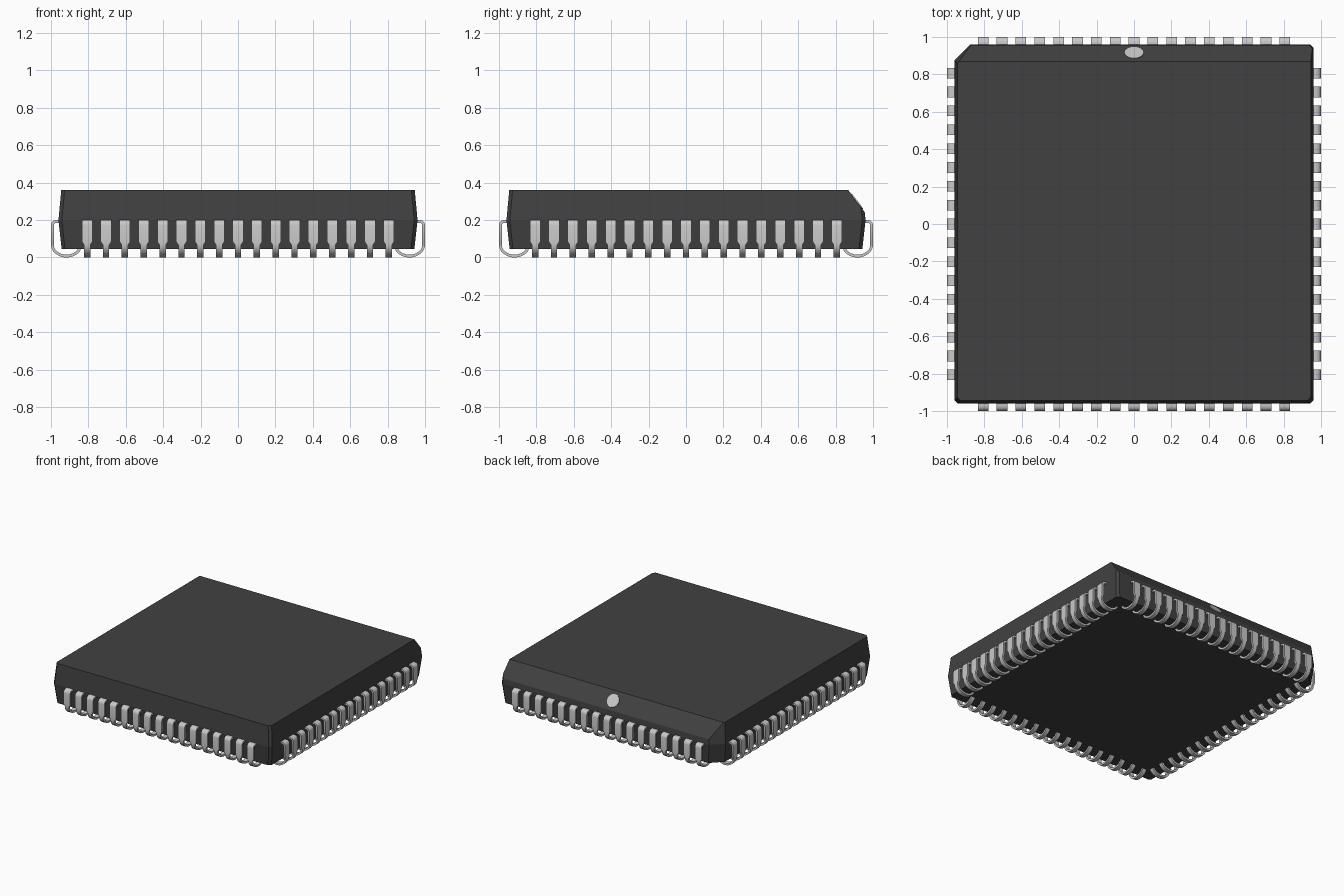
import bpy, bmesh, math
from mathutils import Vector

if "Cube" in bpy.data.objects:
    bpy.data.objects.remove(bpy.data.objects["Cube"], do_unlink=True)


def material(name, rgb):
    m = bpy.data.materials.new(name)
    m.use_nodes = True
    col = (*rgb, 1.0)
    m.diffuse_color = col
    m.node_tree.nodes["Principled BSDF"].inputs["Base Color"].default_value = col
    return m


BLACK = material("black_plastic", (0.053, 0.053, 0.053))
METAL = material("tinned_metal", (0.58, 0.58, 0.58))


def make_object(name, bm, mat):
    bmesh.ops.recalc_face_normals(bm, faces=bm.faces)
    mesh = bpy.data.meshes.new(name)
    bm.to_mesh(mesh)
    bm.free()
    mesh.materials.append(mat)
    obj = bpy.data.objects.new(name, mesh)
    bpy.context.collection.objects.link(obj)
    return obj


# Package body: square outline with cut corners, widest at the parting line
def outline(h, z):
    pts = []
    for sx, sy, cut in ((1, 1, 0.018), (-1, 1, 0.085), (-1, -1, 0.018), (1, -1, 0.018)):
        a, b = (sx * h, sy * (h - cut)), (sx * (h - cut), sy * h)
        pts += [a, b] if sx * sy > 0 else [b, a]
    return [(x, y, z) for x, y in pts]


bm = bmesh.new()
rings = [[bm.verts.new(p) for p in outline(h, z)]
         for h, z in ((0.943, 0.045), (0.96, 0.2), (0.945, 0.36))]
for lo, hi in zip(rings, rings[1:]):
    for i in range(8):
        j = (i + 1) % 8
        bm.faces.new((lo[i], lo[j], hi[j], hi[i]))
bm.faces.new(rings[0][::-1])
bm.faces.new(rings[-1])

# Sloped edge along the back
slope_top, slope_low = Vector((0, 0.868, 0.36)), Vector((0, 0.957, 0.24))
d = slope_low - slope_top
normal = Vector((0, -d.z, d.y)).normalized()
cut = bmesh.ops.bisect_plane(bm, geom=bm.verts[:] + bm.edges[:] + bm.faces[:],
                             plane_co=slope_top, plane_no=normal, clear_outer=True)
edges = [e for e in cut["geom_cut"] if isinstance(e, bmesh.types.BMEdge)]
bmesh.ops.contextual_create(bm, geom=edges)
make_object("package_body", bm, BLACK)

# Round index mark on the slope
bm = bmesh.new()
bmesh.ops.create_cone(bm, cap_ends=True, segments=24, radius1=0.05, radius2=0.05, depth=0.006)
mark = make_object("index_mark", bm, METAL)
mark.location = (slope_top + slope_low) / 2 + Vector((0, 0.002, 0))
mark.rotation_euler = normal.to_track_quat('Z', 'Y').to_euler()

# J-shaped lead: centre line (x, z) with width, swept as a flat strip
WIDE, NARROW, THICK, PITCH, COUNT = 0.057, 0.034, 0.015, 0.1008, 17
path = [(0.950, 0.193, WIDE), (0.972, 0.193, WIDE)]
for k in range(1, 5):
    a = math.radians(90 - 22.5 * k)
    path.append((0.972 + 0.0205 * math.cos(a), 0.1725 + 0.0205 * math.sin(a), WIDE))
path += [(0.9925, 0.085, WIDE), (0.9925, 0.068, NARROW)]
for k in range(1, 13):
    a = math.radians(-160 * k / 12)
    path.append((0.917 + 0.0755 * math.cos(a), 0.068 + 0.0605 * math.sin(a), NARROW))


def lead_bmesh():
    bm = bmesh.new()
    sections = []
    for i, (x, z, w) in enumerate(path):
        a, b = path[max(i - 1, 0)], path[min(i + 1, len(path) - 1)]
        t = Vector((b[0] - a[0], b[1] - a[1])).normalized()
        nx, nz = -t.y * THICK / 2, t.x * THICK / 2
        y0 = -PITCH * (COUNT - 1) / 2
        sections.append([bm.verts.new((x + s * nx, y0 + u * w / 2, z + s * nz))
                         for s, u in ((1, -1), (1, 1), (-1, 1), (-1, -1))])
    for p, q in zip(sections, sections[1:]):
        for i in range(4):
            j = (i + 1) % 4
            bm.faces.new((p[i], p[j], q[j], q[i]))
    bm.faces.new(sections[0][::-1])
    bm.faces.new(sections[-1])
    return bm


# One row of leads on each side
for i, side in enumerate(("left", "back", "right", "front")):
    row = make_object(side + "_leads", lead_bmesh(), METAL)
    bpy.ops.object.select_all(action='DESELECT')
    row.select_set(True)
    bpy.context.view_layer.objects.active = row
    bpy.ops.object.shade_smooth_by_angle(angle=math.radians(35))
    array = row.modifiers.new("row", 'ARRAY')
    array.count = COUNT
    array.use_relative_offset = False
    array.use_constant_offset = True
    array.constant_offset_displace = (0, PITCH, 0)
    row.rotation_euler.z = i * math.pi / 2
